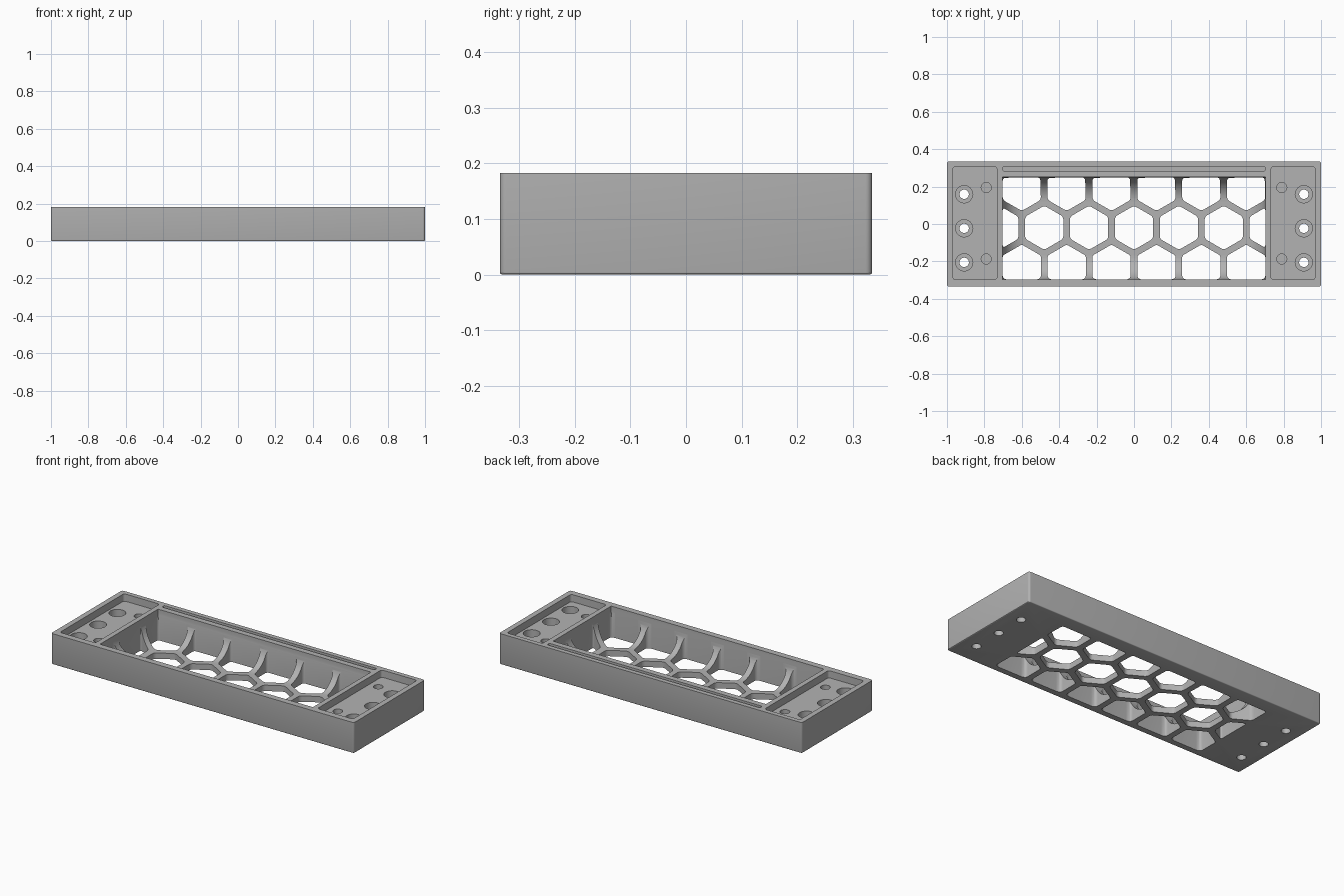
import bpy, bmesh, math
from mathutils import Vector

if "Cube" in bpy.data.objects:
    bpy.data.objects.remove(bpy.data.objects["Cube"], do_unlink=True)

grey = bpy.data.materials.new("plain_grey")
grey.use_nodes = True
colour = (0.45, 0.45, 0.45, 1)
grey.diffuse_color = colour
grey.node_tree.nodes["Principled BSDF"].inputs["Base Color"].default_value = colour

TOP, HALF_Y = 0.183, 0.335
WINDOW = (-0.703, 0.703, -0.298, 0.25)
FLOOR = 0.035


def finish(name, bm):
    mesh = bpy.data.meshes.new(name)
    bmesh.ops.recalc_face_normals(bm, faces=bm.faces)
    bm.to_mesh(mesh)
    bm.free()
    mesh.materials.append(grey)
    obj = bpy.data.objects.new(name, mesh)
    bpy.context.collection.objects.link(obj)
    return obj


def round_edges(bm, test, radius, segments):
    edges = [e for e in bm.edges if test(*(v.co for v in e.verts))]
    bmesh.ops.bevel(bm, geom=edges, offset=radius, segments=segments,
                    profile=0.5, affect='EDGES', clamp_overlap=True)


def upright(a, b):
    return abs(a.z - b.z) > 0.001


def prism(outline, z0, z1, corner=0, base=0, base_segments=3):
    """Extruded outline with rounded upright corners and a rounded lower rim."""
    bm = bmesh.new()
    face = bm.faces.new([bm.verts.new((x, y, z0)) for x, y in outline])
    ext = bmesh.ops.extrude_face_region(bm, geom=[face])
    for v in ext["geom"]:
        if isinstance(v, bmesh.types.BMVert):
            v.co.z = z1
    if corner:
        round_edges(bm, upright, corner, 5)
    if base:
        round_edges(bm, lambda a, b: max(a.z, b.z) < z0 + 0.0001, base, base_segments)
    return bm


def rectangle(x0, x1, y0, y1):
    return [(x0, y0), (x1, y0), (x1, y1), (x0, y1)]


def circle(x, y, r, n=32):
    return [(x + r * math.cos(i * math.tau / n), y + r * math.sin(i * math.tau / n))
            for i in range(n)]


def clip(points, axis, limit, sign):
    """Keep the part of an outline on one side of an axis-aligned line."""
    out = []
    for i, p in enumerate(points):
        q = points[i - 1]
        dp, dq = sign * (limit - p[axis]), sign * (limit - q[axis])
        if dp * dq < 0:
            out.append(tuple(Vector(q).lerp(Vector(p), dq / (dq - dp))))
        if dp >= 0:
            out.append(p)
    return out


def merge(parts):
    bm = bmesh.new()
    for part in parts:
        mesh = bpy.data.meshes.new("temp")
        part.to_mesh(mesh)
        part.free()
        bm.from_mesh(mesh)
        bpy.data.meshes.remove(mesh)
    return bm


# Outer block
body = finish("tray_body", prism(rectangle(-1, 1, -HALF_Y, HALF_Y), 0, TOP, 0.012, 0.005))

# Central well with a wide curved floor edge
bm = prism(rectangle(*WINDOW), FLOOR, TOP + 0.1)
round_edges(bm, upright, 0.02, 4)
well = prism(rectangle(*WINDOW), FLOOR, TOP + 0.1, 0, 0.13, 12)
bm.free()
cutters = [finish("well_cutter", well)]

# Honeycomb openings, trimmed to the well
PITCH = 0.24
ROW = PITCH * math.sqrt(3) / 2
cells = []
for row in (-1, 0, 1):
    for i in range(-3, 4):
        cx = PITCH * (i + (0.5 if row else 0))
        cy = -0.02 + row * ROW
        hexagon = [(cx + 0.118 * math.sin(k * math.pi / 3),
                    cy + 0.118 * math.cos(k * math.pi / 3)) for k in range(6)]
        for side, limit in enumerate(WINDOW):
            sign = 1 if side % 2 else -1
            hexagon = clip(hexagon, side // 2, limit - sign * 0.001, sign)
        # Drop repeated points left by the trimming
        hexagon = [p for k, p in enumerate(hexagon)
                   if (Vector(p) - Vector(hexagon[k - 1])).length > 0.006]
        if len(hexagon) > 2 and max(p[0] for p in hexagon) - min(p[0] for p in hexagon) > 0.03:
            cells.append(prism(hexagon, -0.05, TOP + 0.05, 0.015))
cutters.append(finish("honeycomb_cutter", merge(cells)))

# End recesses and the long groove
recesses = [prism(rectangle(-0.703, 0.703, 0.284, 0.307), 0.15, TOP + 0.05, 0.008)]
for s in (-1, 1):
    x0, x1 = sorted((s * 0.733, s * 0.968))
    recesses.append(prism(rectangle(x0, x1, -0.298, 0.307), 0.14, TOP + 0.05, 0.015))
cutters.append(finish("recess_cutter", merge(recesses)))

# Screw holes with counterbores, and blind pin holes
through, wide = [], []
for s in (-1, 1):
    for y in (-0.205, -0.023, 0.159):
        through.append(prism(circle(s * 0.908, y, 0.025), -0.05, TOP + 0.06))
        wide.append(prism(circle(s * 0.908, y, 0.046), 0.06, TOP + 0.05))
    for y in (-0.187, 0.195):
        wide.append(prism(circle(s * 0.79, y, 0.027), 0.05, TOP + 0.05))
cutters.append(finish("counterbore_cutter", merge(wide)))
cutters.append(finish("screw_hole_cutter", merge(through)))

# Apply all the cuts, then remove the cutters
for cutter in cutters:
    cutter.hide_render = True
    mod = body.modifiers.new(cutter.name, 'BOOLEAN')
    mod.operation, mod.solver, mod.object = 'DIFFERENCE', 'EXACT', cutter
bpy.context.view_layer.objects.active = body
for cutter in cutters:
    bpy.ops.object.modifier_apply(modifier=cutter.name)
    bpy.data.objects.remove(cutter, do_unlink=True)

# Smooth curved faces, keep sharp rims
bpy.ops.object.select_all(action='DESELECT')
body.select_set(True)
bpy.ops.object.shade_smooth_by_angle(angle=math.radians(30))
